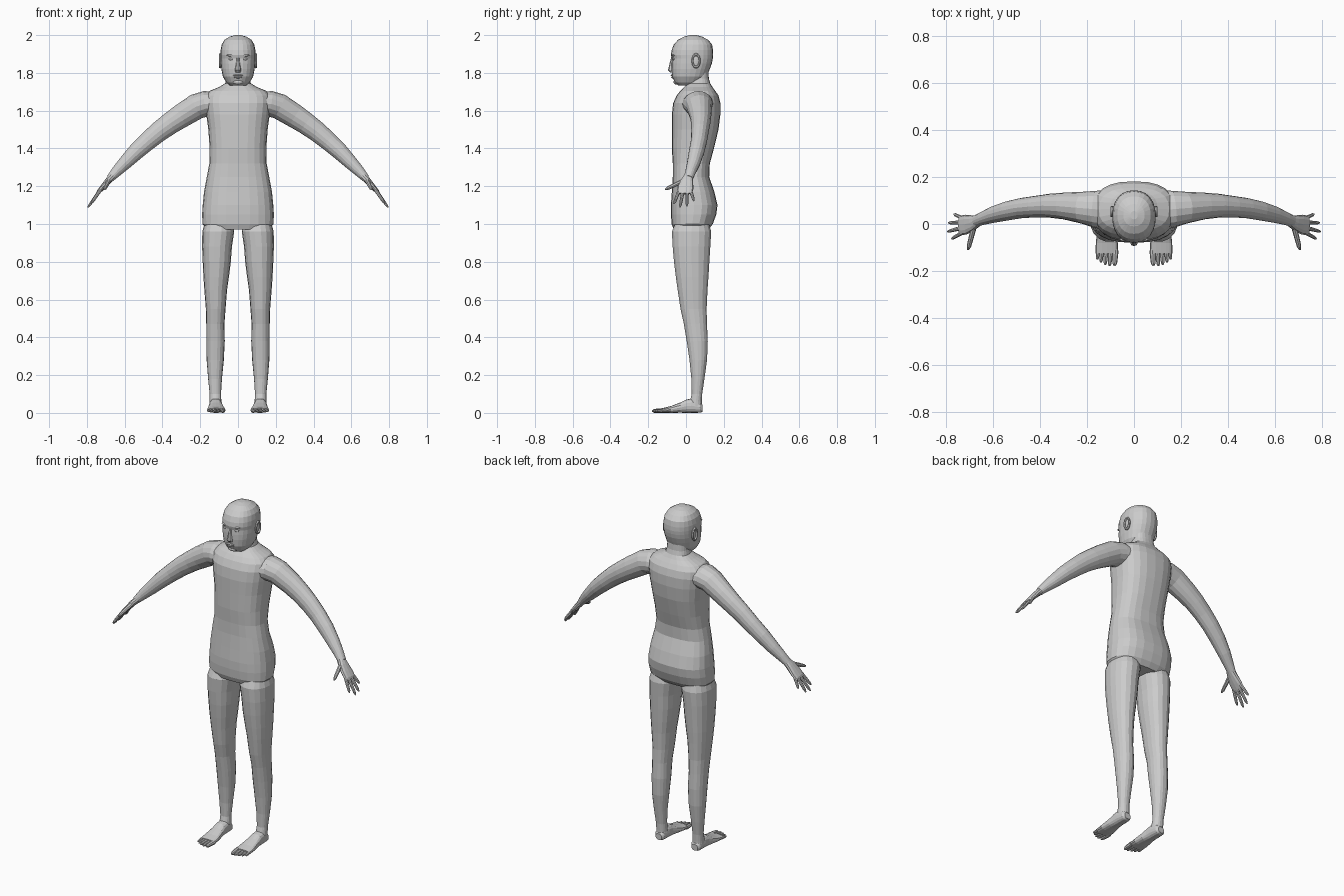
import bpy, bmesh, math
from mathutils import Vector

grey = bpy.data.materials.new("light grey")
grey.diffuse_color = (0.6, 0.6, 0.6, 1)
X, Y, Z = Vector((1, 0, 0)), Vector((0, 1, 0)), Vector((0, 0, 1))


def finish(ob, name, mirror):
    ob.name = name
    ob.data.materials.append(grey)
    if mirror:
        ob.modifiers.new("mirror", 'MIRROR').use_mirror_merge = False
    return ob


def loft(name, rows, side, axis=None, n=16, power=2.0, mirror=True):
    """Skin rounded sections; each row is x, y, z, half width, half depth."""
    bm = bmesh.new()
    cs = [Vector(r[:3]) for r in rows]
    rings = []
    for i, r in enumerate(rows):
        t = axis or (cs[min(i + 1, len(cs) - 1)] - cs[max(i - 1, 0)]).normalized()
        u = (side - t * side.dot(t)).normalized()
        v = t.cross(u)
        ring = []
        for k in range(n):
            c, s = math.cos(2 * math.pi * k / n), math.sin(2 * math.pi * k / n)
            pu = math.copysign(abs(c) ** (2 / power), c) * r[3]
            pv = math.copysign(abs(s) ** (2 / power), s) * r[4]
            ring.append(bm.verts.new(cs[i] + u * pu + v * pv))
        rings.append(ring)
    for a, b in zip(rings, rings[1:]):
        for k in range(n):
            bm.faces.new((a[k], a[(k + 1) % n], b[(k + 1) % n], b[k]))
    bm.faces.new(rings[0])
    bm.faces.new(rings[-1])
    bmesh.ops.recalc_face_normals(bm, faces=bm.faces)
    me = bpy.data.meshes.new(name)
    bm.to_mesh(me)
    bm.free()
    ob = bpy.data.objects.new(name, me)
    bpy.context.collection.objects.link(ob)
    return finish(ob, name, mirror)


def blob(name, loc, size, mirror=True):
    bpy.ops.mesh.primitive_uv_sphere_add(segments=12, ring_count=8, location=loc)
    ob = bpy.context.object
    ob.scale = size
    bpy.ops.object.transform_apply(location=True, rotation=True, scale=True)
    return finish(ob, name, mirror)


def finger(name, base, tip, r, side, n=8):
    a, b = Vector(base), Vector(tip)
    rows = [(*a.lerp(b, f), r * k, r * k)
            for f, k in ((0, 1.1), (0.5, 1), (0.85, 0.85), (1, 0.4))]
    loft(name, rows, side, n=n)


# Torso and neck: z, front, back, half width
body = [(.972, -.065, .12, .165), (1.0, -.076, .142, .188), (1.05, -.08, .16, .19),
        (1.1, -.08, .167, .187), (1.17, -.075, .15, .18), (1.25, -.07, .123, .165),
        (1.32, -.07, .126, .152), (1.4, -.075, .148, .15), (1.5, -.075, .172, .157),
        (1.58, -.075, .182, .168), (1.64, -.068, .182, .176), (1.68, -.05, .172, .172),
        (1.705, -.03, .155, .15), (1.725, -.01, .14, .1), (1.745, .008, .128, .068),
        (1.77, .014, .121, .062), (1.82, .02, .118, .06)]
loft("torso", [(0, (f + b) / 2, z, w, (b - f) / 2) for z, f, b, w in body],
     X, Z, 24, 2.5, False)

# Head: z, front, back, half width
skull = [(1.733, -.04, .05, .042), (1.75, -.06, .085, .062), (1.78, -.073, .11, .08),
         (1.82, -.077, .126, .088), (1.85, -.077, .137, .091), (1.875, -.075, .142, .092),
         (1.895, -.08, .144, .093), (1.92, -.076, .143, .092), (1.95, -.065, .138, .086),
         (1.975, -.042, .118, .071), (1.992, -.01, .085, .045), (2.0, .02, .055, .015)]
loft("head", [(0, (f + b) / 2, z, w, (b - f) / 2) for z, f, b, w in skull],
     X, Z, 24, 2.25, False)

# Facial features
loft("nose", [(0, -.07, 1.885, .008, .008), (0, -.075, 1.85, .01, .012),
              (0, -.077, 1.815, .017, .018), (0, -.072, 1.803, .014, .012)],
     X, Z, 8, 2, False)
blob("eye", (.035, -.064, 1.873), (.016, .009, .007))
blob("brow", (.036, -.066, 1.893), (.025, .009, .006))
blob("upper_lip", (0, -.071, 1.787), (.026, .01, .005), False)
blob("lower_lip", (0, -.069, 1.777), (.021, .01, .006), False)
blob("chin", (0, -.05, 1.752), (.03, .016, .014), False)

# Ears
bpy.ops.mesh.primitive_torus_add(major_segments=16, minor_segments=6, major_radius=.03,
                                 minor_radius=.007, location=(.094, .053, 1.864),
                                 rotation=(0, math.pi / 2, 0))
rim = bpy.context.object
rim.scale = (1.1, .65, 1.0)
bpy.ops.object.transform_apply(location=True, rotation=True, scale=True)
finish(rim, "ear_rim", True)
blob("ear_inner", (.09, .053, 1.864), (.006, .018, .032))

# Legs: z, inner, outer, front, back
leg = [(1.01, .03, .175, -.055, .12), (.96, .02, .189, -.076, .135),
       (.88, .032, .19, -.072, .13), (.8, .038, .187, -.065, .125),
       (.72, .048, .183, -.055, .12), (.65, .058, .178, -.045, .115),
       (.55, .066, .17, -.03, .11), (.47, .072, .168, -.012, .112),
       (.38, .07, .168, .003, .116), (.28, .075, .166, .018, .112),
       (.18, .085, .158, .028, .098), (.1, .09, .15, .03, .086),
       (.06, .088, .15, .02, .084), (.03, .088, .15, .015, .084)]
loft("leg", [((i + o) / 2, (f + b) / 2, z, (o - i) / 2, (b - f) / 2)
             for z, i, o, f, b in leg], X, Z, 18, 2.2)

# Feet and toes
loft("foot", [(.118, .088, .024, .02, .018), (.118, .075, .03, .03, .029),
              (.118, .03, .038, .034, .038), (.118, 0, .035, .035, .035),
              (.117, -.03, .028, .04, .027), (.116, -.08, .018, .047, .018),
              (.116, -.125, .013, .048, .012)], X, -Y, 16, 2.4)
for x, tip, r in ((.079, -.178, .012), (.1, -.18, .009), (.119, -.174, .009),
                  (.137, -.165, .008), (.153, -.152, .008)):
    finger("toe", (x, -.112, .013), (x + .004, tip, .01), r, X)

# Arms
loft("arm", [(.12, .06, 1.637, .085, .06), (.17, .064, 1.637, .078, .068),
             (.22, .07, 1.622, .068, .068), (.3, .077, 1.572, .057, .063),
             (.36, .078, 1.532, .051, .058), (.42, .074, 1.488, .046, .054),
             (.48, .068, 1.437, .043, .049), (.54, .056, 1.383, .041, .044),
             (.6, .04, 1.322, .035, .036), (.645, .024, 1.276, .028, .028),
             (.675, .012, 1.243, .025, .021)], Y)

# Hands and fingers
loft("palm", [(.665, .014, 1.252, .024, .02), (.69, .004, 1.225, .034, .017),
              (.715, -.002, 1.196, .042, .014), (.738, -.006, 1.17, .042, .011),
              (.745, -.006, 1.161, .036, .007)], Y, None, 12, 2.3)
for y0, x1, y1, z1 in ((-.036, .777, -.063, 1.108), (-.015, .795, -.032, 1.088),
                       (.006, .791, .005, 1.094), (.024, .768, .042, 1.122)):
    finger("finger", (.73, y0, 1.178), (x1, y1, z1), .0085, Y)
finger("thumb", (.683, -.012, 1.23), (.708, -.11, 1.183), .011, Z)
